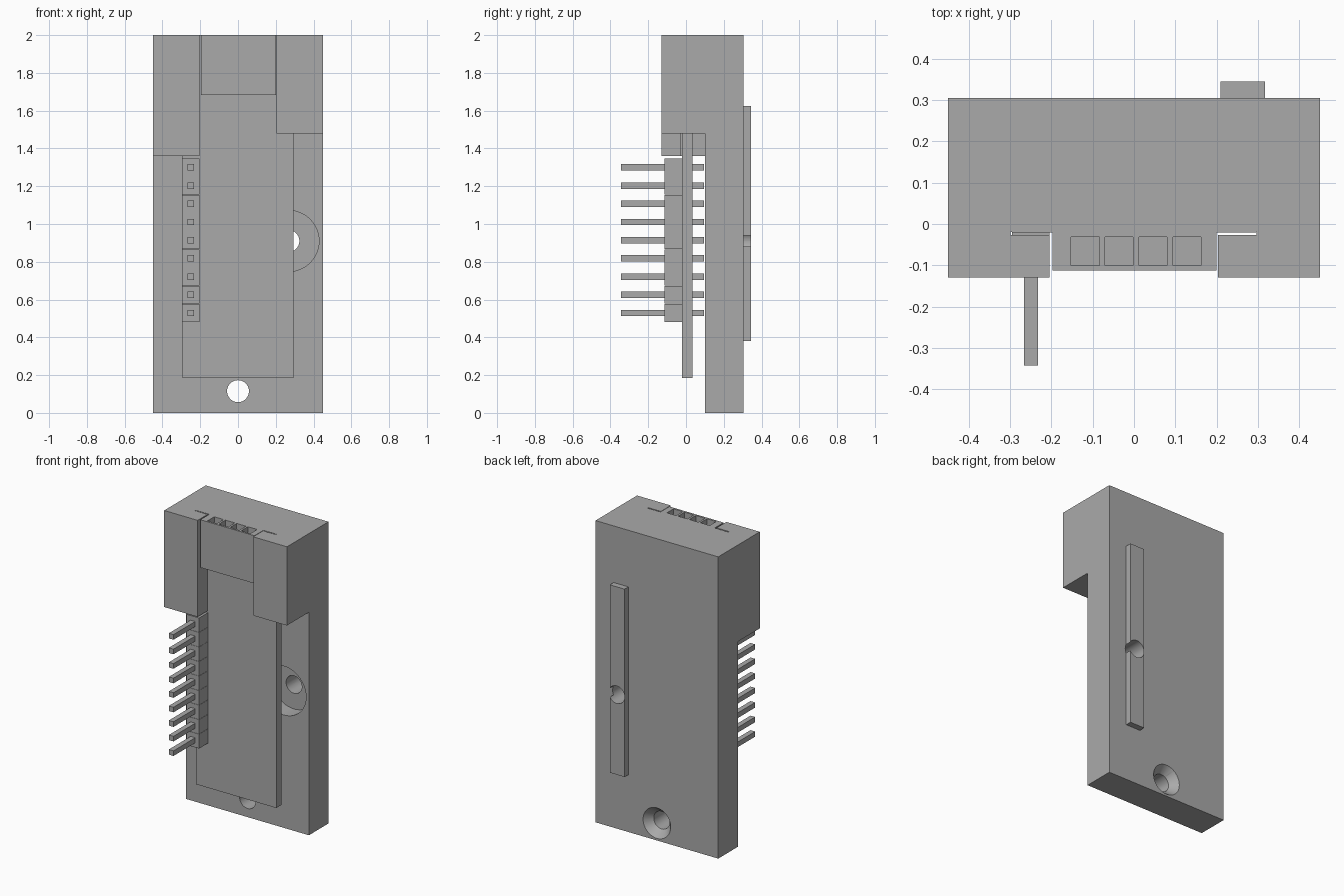
import bpy
import bmesh
from math import radians
from mathutils import Matrix

if "Cube" in bpy.data.objects:
    bpy.data.objects.remove(bpy.data.objects["Cube"])

grey = bpy.data.materials.new("plain grey")
grey.use_nodes = True
COLOUR = (0.4, 0.4, 0.4, 1)
grey.diffuse_color = COLOUR
grey.node_tree.nodes["Principled BSDF"].inputs["Base Color"].default_value = COLOUR


def finish(name, bm):
    bmesh.ops.recalc_face_normals(bm, faces=bm.faces)
    mesh = bpy.data.meshes.new(name)
    bm.to_mesh(mesh)
    bm.free()
    mesh.materials.append(grey)
    obj = bpy.data.objects.new(name, mesh)
    bpy.context.collection.objects.link(obj)
    return obj


def add_box(bm, x, y, z):
    """Box from (low, high) spans on each axis."""
    spans = (x, y, z)
    mid = [sum(s) / 2 for s in spans]
    size = [s[1] - s[0] for s in spans]
    bmesh.ops.create_cube(bm, size=1, matrix=Matrix.Translation(mid) @ Matrix.Diagonal((*size, 1)))


def box(name, x, y, z):
    bm = bmesh.new()
    add_box(bm, x, y, z)
    return finish(name, bm)


def bore(x, z, y, r_front, r_back):
    """Round cutter along y, its radius running from front to back."""
    bm = bmesh.new()
    place = Matrix.Translation((x, sum(y) / 2, z)) @ Matrix.Rotation(radians(-90), 4, "X")
    bmesh.ops.create_cone(bm, cap_ends=True, segments=48, radius1=r_front,
                          radius2=r_back, depth=y[1] - y[0], matrix=place)
    return finish("cutter", bm)


def cut(obj, cutters):
    bpy.context.view_layer.objects.active = obj
    for cutter in cutters:
        mod = obj.modifiers.new("cut", "BOOLEAN")
        mod.operation = "DIFFERENCE"
        mod.solver = "EXACT"
        mod.object = cutter
        bpy.ops.object.modifier_apply(modifier=mod.name)
        bpy.data.objects.remove(cutter)


def smooth(obj):
    bpy.ops.object.select_all(action="DESELECT")
    obj.select_set(True)
    bpy.context.view_layer.objects.active = obj
    bpy.ops.object.shade_smooth_by_angle(angle=radians(30))


# Holder: back plate with an overhanging head, extruded from a side profile
bm = bmesh.new()
profile = [(0.305, 0), (0.305, 2), (-0.13, 2), (-0.13, 1.36), (0.1, 1.36), (0.1, 0)]
face = bm.faces.new([bm.verts.new((-0.45, y, z)) for y, z in profile])
side = bmesh.ops.extrude_face_region(bm, geom=[face])["geom"]
bmesh.ops.translate(bm, vec=(0.9, 0, 0), verts=[v for v in side if isinstance(v, bmesh.types.BMVert)])
holder = finish("holder", bm)

SCREW_X, SCREW_Z, SCREW_R = 0.267, 0.91, 0.058
cut(holder, [
    box("cutter", (0.203, 0.6), (-0.3, 0.1), (1.2, 1.478)),       # shorter left jaw
    box("cutter", (-0.205, 0.203), (-0.3, -0.019), (1.2, 2.2)),   # socket opening
    box("cutter", (-0.299, -0.2), (-0.027, -0.019), (1.2, 2.2)),  # board slits
    box("cutter", (0.2, 0.297), (-0.027, -0.019), (1.2, 2.2)),
    bore(0, 0.115, (0, 0.5), SCREW_R, SCREW_R),                   # lower screw hole
    bore(0, 0.115, (0.255, 0.306), SCREW_R, 0.102),               # its countersink
    bore(SCREW_X, SCREW_Z, (0, 0.205), 0.162, 0.162),             # counterbore
    bore(SCREW_X, SCREW_Z, (0.15, 0.5), SCREW_R, SCREW_R),        # side screw hole
])
smooth(holder)

# Guide rail on the back, split by the side screw hole
rail = box("back_rail", (0.209, 0.317), (0.305, 0.345), (0.38, 1.625))
cut(rail, [bore(SCREW_X, SCREW_Z, (0.2, 0.5), SCREW_R, SCREW_R)])
smooth(rail)

# Circuit board held in the slits
box("board", (-0.295, 0.295), (-0.02, 0.035), (0.185, 1.998))

# Socket on the board with four square openings in its top
socket = box("socket", (-0.197, 0.2), (-0.113, -0.019), (1.683, 2))
cut(socket, [box("cutter", (x - 0.034, x + 0.034), (-0.1, -0.031), (1.75, 2.2))
             for x in (-0.118, -0.036, 0.046, 0.128)])

# Pin header: nine blocks, each with a long square pin through the board
blocks, pins = bmesh.new(), bmesh.new()
PITCH, HALF, PIN_X = 0.0963, 0.017, -0.25
for i in range(9):
    z = 0.529 + i * PITCH
    add_box(blocks, (-0.296, -0.205), (-0.115, -0.02), (z - 0.0475, z + 0.0475))
    add_box(pins, (PIN_X - HALF, PIN_X + HALF), (-0.343, 0.095), (z - HALF, z + HALF))
finish("header_blocks", blocks)
finish("header_pins", pins)
